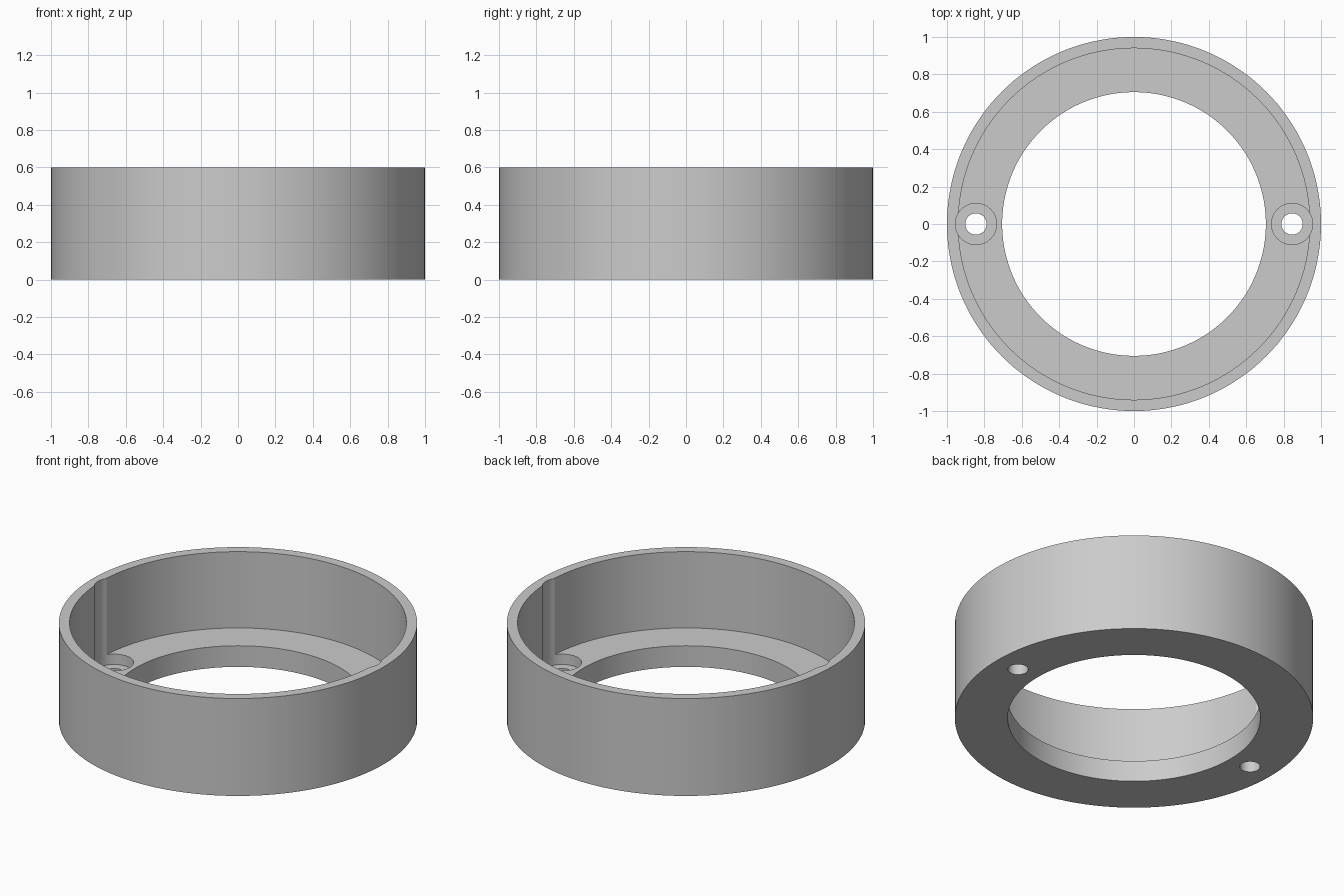
import bpy
import bmesh
from math import radians, tau

SEGMENTS = 144
WALL_TOP = 0.6
FLOOR_TOP = 0.13
SEAT = 0.066      # height of the recessed screw seat
SCREW_X = 0.845

cube = bpy.data.objects.get("Cube")
if cube:
    bpy.data.objects.remove(cube, do_unlink=True)

grey = bpy.data.materials.new("plain grey")
grey.use_nodes = True
colour = (0.6, 0.6, 0.6, 1)
grey.diffuse_color = colour
grey.node_tree.nodes["Principled BSDF"].inputs["Base Color"].default_value = colour


def add_object(name, bm):
    bmesh.ops.recalc_face_normals(bm, faces=bm.faces)
    mesh = bpy.data.meshes.new(name)
    bm.to_mesh(mesh)
    bm.free()
    mesh.materials.append(grey)
    obj = bpy.data.objects.new(name, mesh)
    bpy.context.collection.objects.link(obj)
    return obj


def lathe(name, profile):
    """Spin a closed (radius, height) outline about the z axis."""
    bm = bmesh.new()
    verts = [bm.verts.new((r, 0, z)) for r, z in profile]
    edges = [bm.edges.new((a, b)) for a, b in zip(verts, verts[1:] + verts[:1])]
    bmesh.ops.spin(bm, geom=verts + edges, cent=(0, 0, 0), axis=(0, 0, 1),
                   angle=tau, steps=SEGMENTS, use_merge=True)
    bmesh.ops.remove_doubles(bm, verts=bm.verts, dist=1e-4)
    return add_object(name, bm)


def cut_cylinder(target, radius, x, bottom, top):
    """Cut an upright cylinder out of the target."""
    bm = bmesh.new()
    bmesh.ops.create_cone(bm, cap_ends=True, segments=64, radius1=radius,
                          radius2=radius, depth=top - bottom)
    bmesh.ops.translate(bm, verts=bm.verts, vec=(x, 0, (top + bottom) / 2))
    cutter = add_object("cutter", bm)
    cutter.hide_render = True
    mod = target.modifiers.new("cut", 'BOOLEAN')
    mod.operation = 'DIFFERENCE'
    mod.solver = 'EXACT'
    mod.object = cutter
    bpy.ops.object.modifier_apply(modifier=mod.name)
    bpy.data.objects.remove(cutter, do_unlink=True)


# Ring housing: thin outer wall standing on a wide floor flange
housing = lathe("ring_housing", [
    (0.705, 0), (1, 0), (1, WALL_TOP), (0.94, WALL_TOP),
    (0.94, FLOOR_TOP), (0.705, FLOOR_TOP)])
bpy.ops.object.select_all(action='DESELECT')
housing.select_set(True)
bpy.context.view_layer.objects.active = housing

# Screw recesses that also groove the wall, and the through holes below them
for side in (-1, 1):
    cut_cylinder(housing, 0.11, side * SCREW_X, SEAT, 0.8)
    cut_cylinder(housing, 0.057, side * SCREW_X, -0.2, 0.3)

bpy.ops.object.shade_smooth_by_angle(angle=radians(25))
